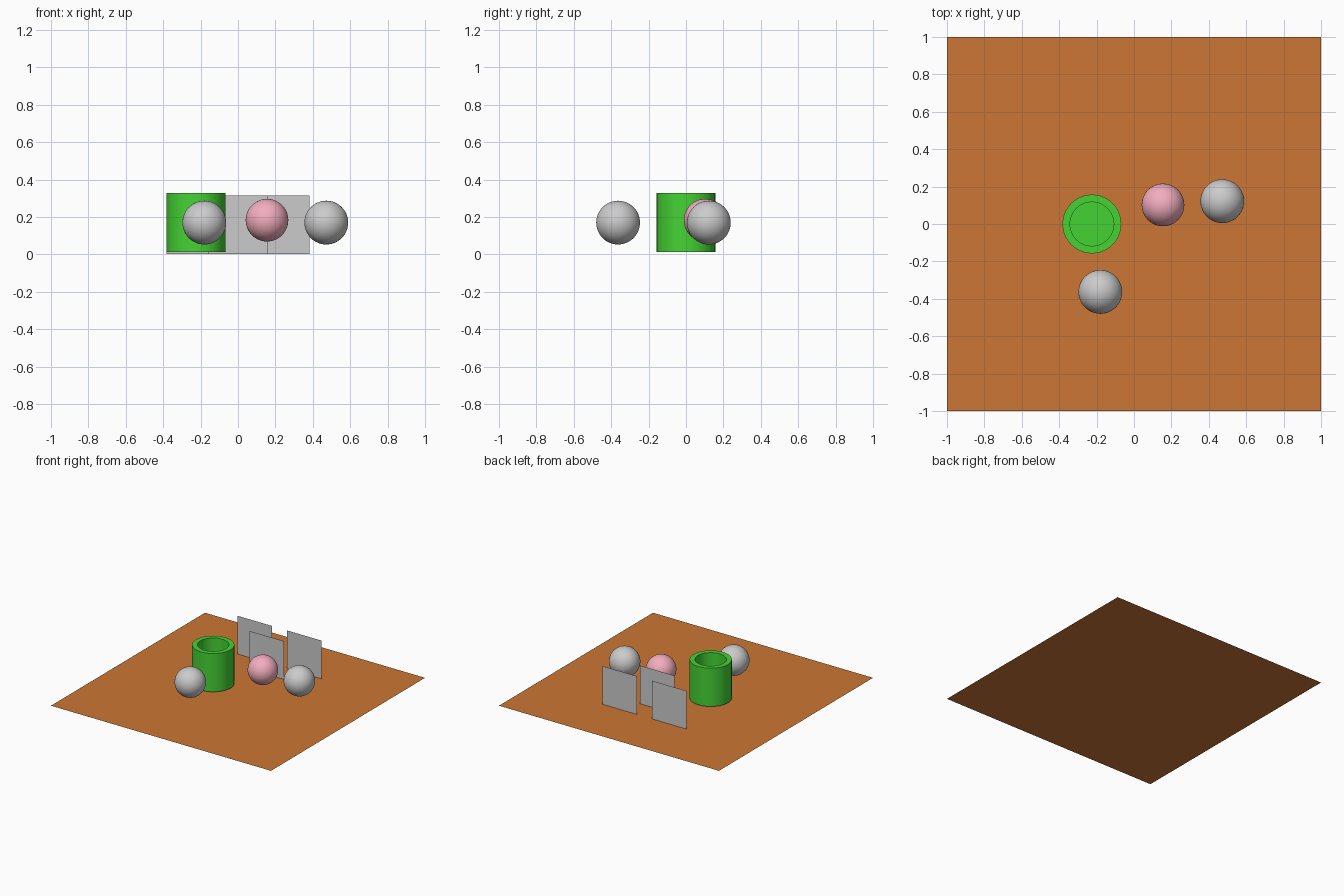
import bpy, bmesh, math

if "Cube" in bpy.data.objects:
    bpy.data.objects.remove(bpy.data.objects["Cube"])


def paint(ob, name, color):
    mat = bpy.data.materials.new(name)
    mat.diffuse_color = (*color, 1)
    mat.use_nodes = True
    mat.node_tree.nodes["Principled BSDF"].inputs["Base Color"].default_value = mat.diffuse_color
    ob.data.materials.append(mat)


def plane(name, sx, sy, loc, rot=(0, 0, 0)):
    bpy.ops.mesh.primitive_plane_add(size=1, location=loc, rotation=rot)
    ob = bpy.context.object
    ob.name = name
    ob.scale = (sx, sy, 1)
    return ob


def ball(name, loc, r):
    bpy.ops.mesh.primitive_uv_sphere_add(segments=48, ring_count=24, radius=r, location=loc)
    ob = bpy.context.object
    ob.name = name
    bpy.ops.object.shade_smooth()
    return ob


# floor sheet
floor = plane("floor", 2, 2, (0, 0, 0))
paint(floor, "orange", (0.60, 0.18, 0.035))

# three upright panels behind the objects
for name, x, y in (("left_panel", -0.225, 0.54),
                   ("middle_panel", 0.0, 0.372),
                   ("right_panel", 0.225, 0.54)):
    plane(name, 0.314, 0.314, (x, y, 0.159), (math.pi / 2, 0, 0))

# open cup, spun from its wall profile
bm = bmesh.new()
profile = [(0, 0.012), (0.157, 0.012), (0.157, 0.327),
           (0.117, 0.327), (0.117, 0.052), (0, 0.052)]
verts = [bm.verts.new((r, 0, z)) for r, z in profile]
edges = [bm.edges.new(p) for p in zip(verts, verts[1:])]
bmesh.ops.spin(bm, geom=verts + edges, cent=(0, 0, 0), axis=(0, 0, 1),
               angle=2 * math.pi, steps=64)
bmesh.ops.remove_doubles(bm, verts=bm.verts, dist=1e-4)
bmesh.ops.recalc_face_normals(bm, faces=bm.faces)
mesh = bpy.data.meshes.new("cup")
bm.to_mesh(mesh)
bm.free()
cup = bpy.data.objects.new("cup", mesh)
bpy.context.collection.objects.link(cup)
cup.location = (-0.225, 0, 0)
paint(cup, "green", (0.06, 0.65, 0.035))
bpy.ops.object.select_all(action='DESELECT')
cup.select_set(True)
bpy.context.view_layer.objects.active = cup
bpy.ops.object.shade_smooth_by_angle(angle=math.radians(30))

# balls
ball("front_ball", (-0.18, -0.363, 0.17), 0.117)
ball("right_ball", (0.472, 0.122, 0.17), 0.117)
pink = ball("pink_ball", (0.155, 0.102, 0.183), 0.114)
paint(pink, "pink", (0.9, 0.42, 0.52))
